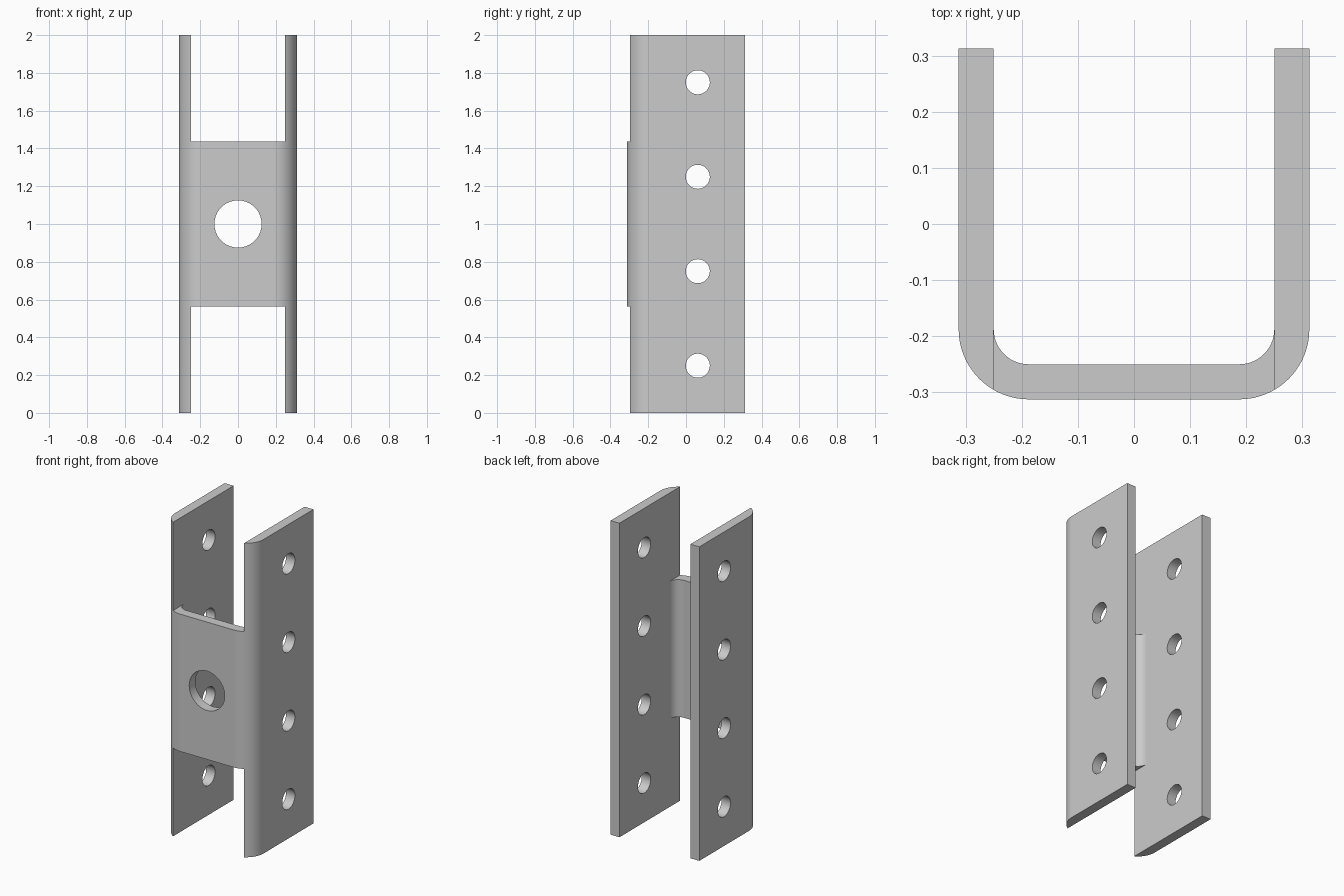
import bpy
import bmesh
from math import cos, sin, pi, radians
from mathutils import Matrix

if "Cube" in bpy.data.objects:
    bpy.data.objects.remove(bpy.data.objects["Cube"])

HEIGHT = 2.0
HALF = 0.3125         # half of the outer width and depth
WALL = 0.0625         # sheet thickness
BEND = 0.125          # outer bend radius
WEB_HALF = 0.4375     # half height of the front web
STEPS = 20

steel = bpy.data.materials.new("plain grey steel")
steel.use_nodes = True
colour = (0.6, 0.6, 0.6, 1)
steel.diffuse_color = colour
steel.node_tree.nodes["Principled BSDF"].inputs["Base Color"].default_value = colour


def make_object(name, bm):
    bmesh.ops.recalc_face_normals(bm, faces=bm.faces)
    mesh = bpy.data.meshes.new(name)
    bm.to_mesh(mesh)
    bm.free()
    mesh.materials.append(steel)
    obj = bpy.data.objects.new(name, mesh)
    bpy.context.collection.objects.link(obj)
    return obj


def bend(radius):
    """Right-hand half of a U line: from the web round to the flange."""
    c = HALF - BEND
    angles = [-pi / 2 + pi / 2 * i / STEPS for i in range(STEPS + 1)]
    return [(c + radius * cos(a), -c + radius * sin(a)) for a in angles]


def u_line(radius, side):
    half = bend(radius)
    half[-1] = (side, half[-1][1])
    half.append((side, HALF))
    return [(-x, y) for x, y in reversed(half)] + half


def cut(target, cutter):
    cutter.hide_render = True
    mod = target.modifiers.new("cut", "BOOLEAN")
    mod.operation = "DIFFERENCE"
    mod.solver = "EXACT"
    mod.object = cutter
    bpy.context.view_layer.objects.active = target
    bpy.ops.object.modifier_apply(modifier=mod.name)
    bpy.data.objects.remove(cutter)


def rod(radius, length, axis, place):
    bm = bmesh.new()
    matrix = Matrix.Translation(place) @ Matrix.Rotation(pi / 2, 4, axis)
    bmesh.ops.create_cone(bm, cap_ends=True, segments=64, radius1=radius,
                          radius2=radius, depth=length, matrix=matrix)
    return make_object("hole_cutter", bm)


def box(size, place):
    bm = bmesh.new()
    matrix = Matrix.Translation(place) @ Matrix.Diagonal((*size, 1))
    bmesh.ops.create_cube(bm, size=1, matrix=matrix)
    return make_object("notch_cutter", bm)


# Bent channel: outer and inner U lines closed into one profile
bm = bmesh.new()
profile = u_line(BEND, HALF) + u_line(BEND - WALL, HALF - WALL)[::-1]
base = bm.faces.new([bm.verts.new((x, y, 0)) for x, y in profile])
top = bmesh.ops.extrude_face_region(bm, geom=[base], use_keep_orig=True)["geom"]
bmesh.ops.translate(bm, vec=(0, 0, HEIGHT),
                    verts=[v for v in top if isinstance(v, bmesh.types.BMVert)])
channel = make_object("channel_bracket", bm)

# Notches above and below the web
gap = HEIGHT / 2 - WEB_HALF
for sign in (-1, 1):
    z = HEIGHT / 2 + sign * (WEB_HALF + gap)
    cut(channel, box((2 * (HALF - WALL), 0.4, 2 * gap), (0, -0.3, z)))

# Large hole in the web, four bolt holes through both flanges
cut(channel, rod(0.125, 0.3, "X", (0, -HALF, HEIGHT / 2)))
for i in range(4):
    cut(channel, rod(0.0635, 1, "Y", (0, 0.0625, 0.25 + 0.5 * i)))

# Smooth bends and hole walls, flat sheet faces
bpy.ops.object.select_all(action="DESELECT")
channel.select_set(True)
bpy.context.view_layer.objects.active = channel
bpy.ops.object.shade_smooth_by_angle(angle=radians(30))
weighted = channel.modifiers.new("flat sheet shading", "WEIGHTED_NORMAL")
weighted.keep_sharp = True
